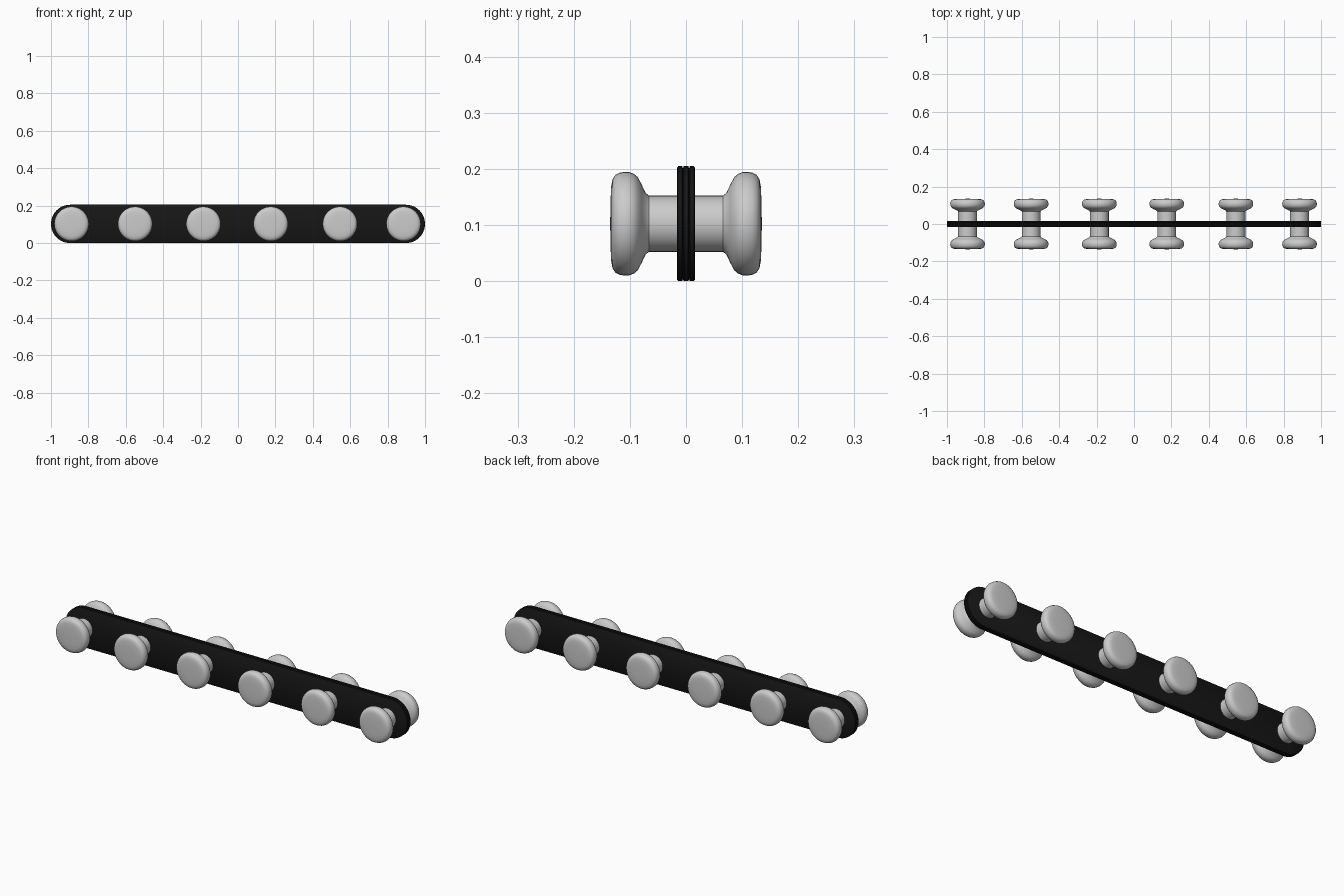
import bpy, bmesh
from math import sin, cos, pi

if "Cube" in bpy.data.objects:
    bpy.data.objects.remove(bpy.data.objects["Cube"])

ZC = 0.1025  # height of the bar's centre line


def skin(name, rings, color=None, angle=0.6):
    """Join closed rings of points into a capped solid."""
    bm = bmesh.new()
    loops = [[bm.verts.new(p) for p in ring] for ring in rings]
    n = len(loops[0])
    for a, b in zip(loops, loops[1:]):
        for i in range(n):
            j = (i + 1) % n
            bm.faces.new((a[i], a[j], b[j], b[i]))
    bm.faces.new(loops[0][::-1])
    bm.faces.new(loops[-1])
    bmesh.ops.recalc_face_normals(bm, faces=bm.faces)
    me = bpy.data.meshes.new(name)
    bm.to_mesh(me)
    bm.free()
    ob = bpy.data.objects.new(name, me)
    bpy.context.collection.objects.link(ob)
    if color:
        mat = bpy.data.materials.new(name + "_colour")
        mat.diffuse_color = color
        mat.use_nodes = True
        mat.node_tree.nodes["Principled BSDF"].inputs["Base Color"].default_value = mat.diffuse_color
        me.materials.append(mat)
    bpy.ops.object.select_all(action='DESELECT')
    ob.select_set(True)
    bpy.context.view_layer.objects.active = ob
    bpy.ops.object.shade_smooth_by_angle(angle=angle)
    return ob


def stadium(y, inset, seg=24):
    """Rounded-end outline in the xz plane."""
    r = ZC - inset
    half = 1 - ZC
    pts = []
    for side, start in ((1, -pi / 2), (-1, pi / 2)):
        for i in range(seg + 1):
            t = start + pi * i / seg
            pts.append((side * half + r * cos(t), y, ZC + r * sin(t)))
    return pts


# Black bar: three laminated plates separated by shallow grooves
edge = [(-0.016, 0.003), (-0.014, 0), (-0.007, 0), (-0.0055, 0.004),
        (-0.004, 0), (0.004, 0), (0.0055, 0.004), (0.007, 0),
        (0.014, 0), (0.016, 0.003)]
skin("bar", [stadium(y, d) for y, d in edge], (0.008, 0.008, 0.008, 1))

# Double-ended pegs: lathed half profile (radius, y), mirrored through the bar
half = [(0.05, 0.016), (0.05, 0.066), (0.055, 0.072), (0.07, 0.079),
        (0.083, 0.086), (0.089, 0.093), (0.092, 0.101), (0.0925, 0.109),
        (0.091, 0.118), (0.087, 0.126), (0.079, 0.131), (0.066, 0.1335),
        (0.04, 0.1345), (0.012, 0.135)]
profile = [(r, -y) for r, y in reversed(half)] + half
SEG = 40
for k, x in enumerate((-0.89, -0.55, -0.185, 0.175, 0.545, 0.885)):
    rings = [[(x + r * cos(2 * pi * i / SEG), y, ZC + r * sin(2 * pi * i / SEG))
              for i in range(SEG)] for r, y in profile]
    skin(f"peg_{k + 1}", rings)
